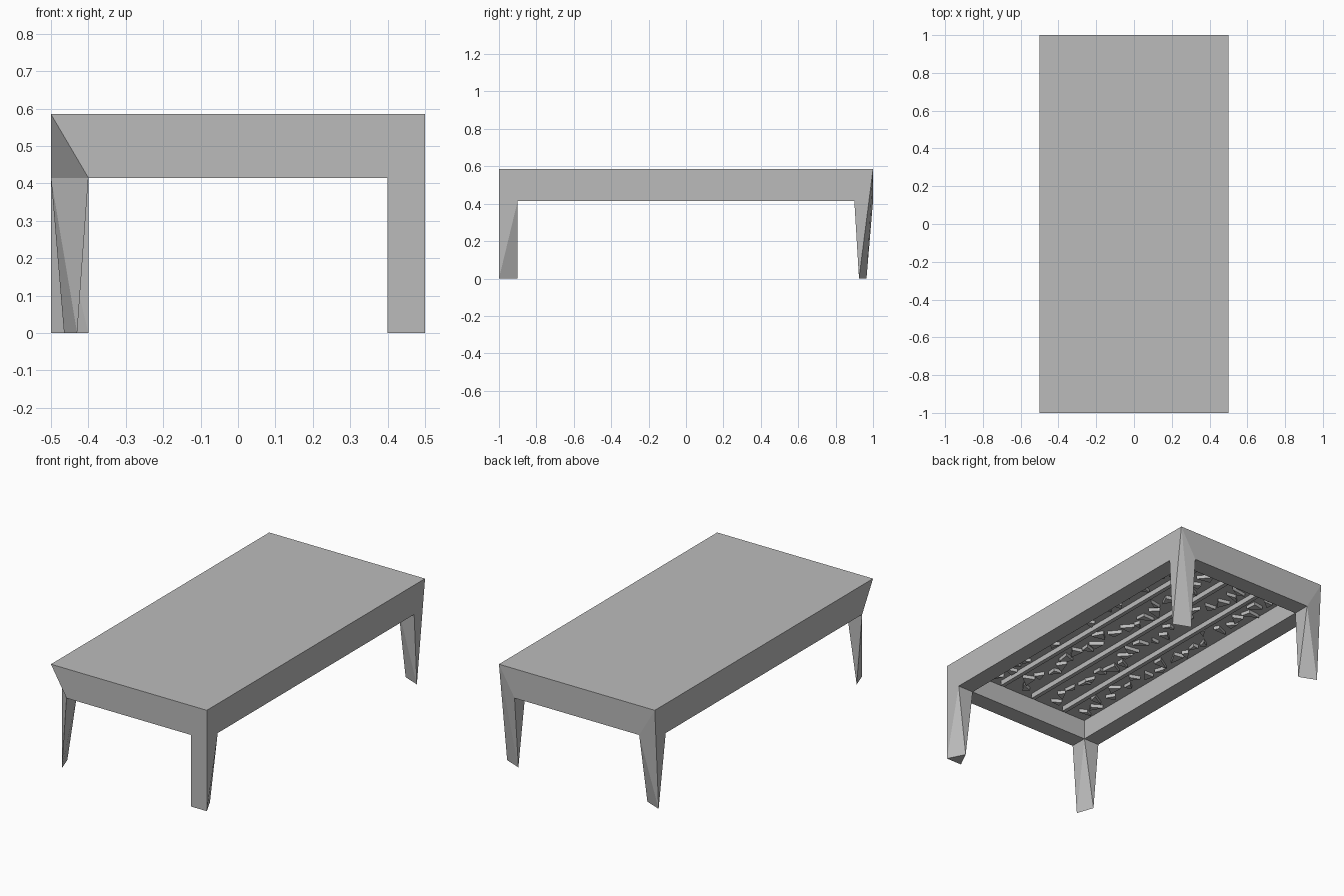
import bpy, bmesh, random
from math import tau, cos, sin
from mathutils import Vector, Matrix

if "Cube" in bpy.data.objects:
    bpy.data.objects.remove(bpy.data.objects["Cube"])

TOP, RIM, CEILING = 0.585, 0.415, 0.53
HX, HY, W = 0.5, 1.0, 0.1

grey = bpy.data.materials.new("plain_grey")
grey.use_nodes = True
grey.diffuse_color = (0.5, 0.5, 0.5, 1)
grey.node_tree.nodes["Principled BSDF"].inputs["Base Color"].default_value = (0.5, 0.5, 0.5, 1)


def finish(bm, name):
    bmesh.ops.recalc_face_normals(bm, faces=bm.faces)
    mesh = bpy.data.meshes.new(name)
    bm.to_mesh(mesh)
    bm.free()
    mesh.materials.append(grey)
    obj = bpy.data.objects.new(name, mesh)
    bpy.context.collection.objects.link(obj)
    return obj


def add_box(bm, x0, x1, y0, y1, z0, z1):
    size = Matrix.Diagonal((x1 - x0, y1 - y0, z1 - z0, 1))
    place = Matrix.Translation(((x0 + x1) / 2, (y0 + y1) / 2, (z0 + z1) / 2))
    return bmesh.ops.create_cube(bm, size=1, matrix=place @ size)["verts"]


def corner_points(sx, sy):
    """Top corner, then rim points along x, along y, and inside."""
    return [Vector(p) for p in (
        (sx * HX, sy * HY, TOP), (sx * (HX - W), sy * HY, RIM),
        (sx * HX, sy * (HY - W), RIM), (sx * (HX - W), sy * (HY - W), RIM))]


def bottom_edges(bm, height):
    return [e for e in bm.edges if all(abs(v.co.z - height) < 1e-4 for v in e.verts)]


# Table body: block with three slanted corners and a hollow underside
bm = bmesh.new()
add_box(bm, -HX, HX, -HY, HY, RIM, TOP)
for sx, sy in ((-1, -1), (1, 1), (-1, 1)):
    top, along_x, along_y, _ = corner_points(sx, sy)
    normal = (along_x - top).cross(along_y - top)
    if normal.dot(top) < normal.dot(Vector((0, 0, TOP))):
        normal.negate()
    cut = bmesh.ops.bisect_plane(bm, geom=bm.verts[:] + bm.edges[:] + bm.faces[:],
                                 plane_co=top, plane_no=normal, clear_outer=True)
    bmesh.ops.holes_fill(bm, edges=[e for e in bm.edges if e.is_boundary])
bmesh.ops.delete(bm, geom=[f for f in bm.faces if f.calc_center_median().z < RIM + 0.001],
                 context='FACES_ONLY')
hollow = add_box(bm, W - HX, HX - W, W - HY, HY - W, RIM, CEILING)
lid = [f for f in hollow[0].link_faces] + [f for v in hollow for f in v.link_faces]
bmesh.ops.delete(bm, geom=list({f for f in lid if f.calc_center_median().z < RIM + 0.001}),
                 context='FACES_ONLY')
bmesh.ops.triangle_fill(bm, use_beauty=True, edges=bottom_edges(bm, RIM), normal=(0, 0, -1))
finish(bm, "table_body")


# Legs: wedges that taper to a thin foot
def hull_leg(name, points):
    bm = bmesh.new()
    for p in points:
        bm.verts.new(p)
    out = bmesh.ops.convex_hull(bm, input=bm.verts)
    loose = [v for v in bm.verts if not v.link_faces]
    bmesh.ops.delete(bm, geom=loose, context='VERTS')
    finish(bm, name)


hull_leg("front_left_leg", corner_points(1, -1)[1:] + [
    (HX, -HY, RIM), (HX, -HY, 0), (HX - W, -HY, 0), (0.45, -0.9, 0)])
hull_leg("back_left_leg", corner_points(1, 1) + [(0.5, 0.925, 0), (0.4, 0.965, 0)])
hull_leg("back_right_leg", corner_points(-1, 1) + [(-0.4, 0.925, 0), (-0.5, 0.965, 0)])

bm = bmesh.new()
p, f, s, i, toe, heel = [bm.verts.new(c) for c in corner_points(-1, -1)
                         + [Vector((-0.43, -1, 0)), Vector((-0.465, -0.9, 0))]]
for tri in ((p, f, s), (f, toe, s), (s, toe, heel), (i, s, heel),
            (f, i, toe), (i, heel, toe), (i, p, s), (i, f, p)):
    if tri != (p, f, s):
        bm.faces.new(tri)
finish(bm, "front_right_leg")

# Long ribs under the top
bm = bmesh.new()
for x in (-0.22, 0, 0.22):
    add_box(bm, x - 0.012, x + 0.012, -0.86, 0.86, CEILING - 0.03, CEILING + 0.01)
finish(bm, "underside_ribs")

# Scattered angular shards between the ribs
random.seed(4)
bm = bmesh.new()
for lane in (-0.31, -0.11, 0.11, 0.31):
    for step in range(22):
        y = -0.82 + step * 0.078
        turn = random.random() * tau
        centre = Vector((lane + random.uniform(-0.04, 0.04), y, CEILING + 0.005))
        rim = []
        for k in range(3):
            a = turn + k * tau / 3 + random.uniform(-0.7, 0.7)
            r = random.uniform(0.02, 0.055)
            rim.append(bm.verts.new(centre + Vector((r * cos(a), r * sin(a), 0))))
        face = bm.faces.new(rim)
        up = bmesh.ops.extrude_face_region(bm, geom=[face])["geom"]
        for v in up:
            if isinstance(v, bmesh.types.BMVert):
                v.co.z -= 0.025
finish(bm, "underside_shards")
